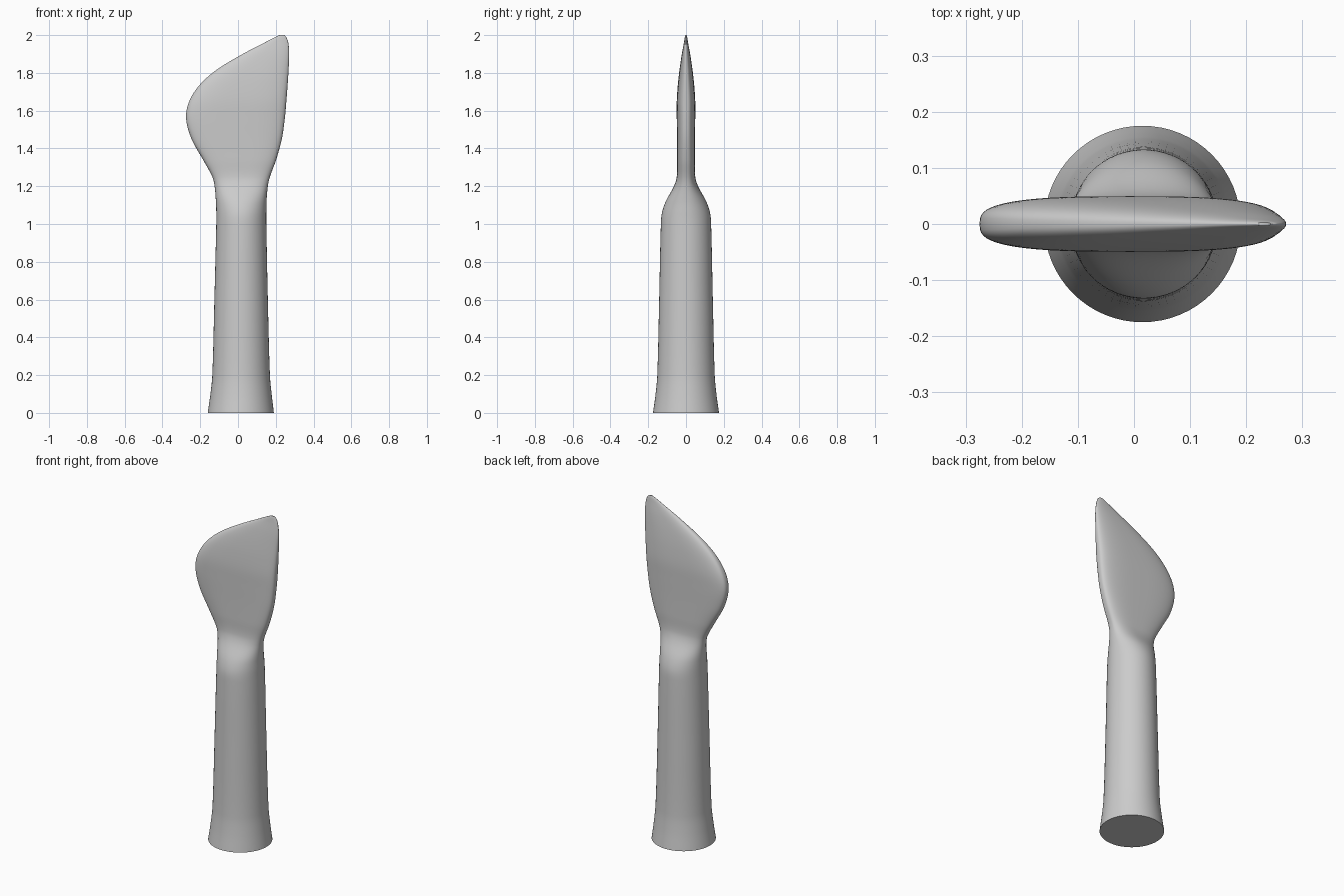
import bpy, bmesh, math

cube = bpy.data.objects.get("Cube")
if cube:
    bpy.data.objects.remove(cube)

SEGMENTS = 64
STEPS = 6

# Cross-sections: height, left edge, right edge, half depth, squareness
HANDLE = [
    (0, -.16, .19, .175, 2),
    (.1, -.146, .178, .161, 2),
    (.2, -.136, .169, .152, 2),
    (.6, -.125, .158, .142, 2),
    (1, -.115, .15, .133, 2),
    (1.06, -.115, .15, .127, 2),
    (1.12, -.117, .151, .107, 2.1),
    (1.2, -.124, .158, .064, 2.4),
]
BLADE = [
    (1.25, -.136, .169, .049, 2.8),
    (1.34, -.185, .202, .048, 3),
    (1.45, -.246, .232, .048, 3),
    (1.56, -.275, .248, .049, 3),
    (1.65, -.258, .256, .049, 3),
    (1.74, -.2, .263, .043, 2.8),
    (1.82, -.108, .268, .034, 2.6),
    (1.9, .025, .271, .022, 2.4),
    (1.96, .14, .266, .011, 2.2),
    (1.99, .198, .255, .006, 2),
    (2, .22, .244, .003, 2),
]


def smooth_stations(rows):
    """Refine the sections with a spline that follows uneven spacing."""
    def slope(i, k):
        a, b = rows[max(i - 1, 0)], rows[min(i + 1, len(rows) - 1)]
        return (b[k] - a[k]) / (b[0] - a[0])

    out = []
    for i in range(len(rows) - 1):
        p, q = rows[i], rows[i + 1]
        h = q[0] - p[0]
        for s in range(STEPS):
            t = s / STEPS
            w = t * t * (3 - 2 * t)
            row = [p[0] + h * t]
            for k in range(1, len(p)):
                row.append(p[k] * (1 - w) + q[k] * w
                           + h * t * (1 - t) ** 2 * slope(i, k)
                           - h * t * t * (1 - t) * slope(i + 1, k))
            out.append(row)
    return out + [list(rows[-1])]


def add_ring(bm, z, left, right, depth, power):
    """Add one rounded cross-section."""
    ring = []
    for i in range(SEGMENTS):
        a = math.tau * i / SEGMENTS
        c, s = math.cos(a), math.sin(a)
        x = math.copysign(abs(c) ** (2 / power), c)
        y = math.copysign(abs(s) ** (2 / power), s)
        ring.append(bm.verts.new(((left + right) / 2 + x * (right - left) / 2,
                                  y * depth, z)))
    return ring


# Plain grey material
grey = bpy.data.materials.new("plain grey")
grey.use_nodes = True
colour = (.6, .6, .6, 1)
grey.diffuse_color = colour
for node in grey.node_tree.nodes:
    if node.type == "BSDF_PRINCIPLED":
        node.inputs["Base Color"].default_value = colour

# Handle flowing into the flattened, slanted blade
bm = bmesh.new()
rings = [add_ring(bm, *row) for row in smooth_stations(HANDLE + BLADE)]
for low, high in zip(rings, rings[1:]):
    for i in range(SEGMENTS):
        j = (i + 1) % SEGMENTS
        bm.faces.new((low[i], low[j], high[j], high[i]))
bm.faces.new(rings[0][::-1])
bm.faces.new(rings[-1])
mesh = bpy.data.meshes.new("handle_and_blade")
bm.to_mesh(mesh)
bm.free()
mesh.materials.append(grey)

tool = bpy.data.objects.new("handle_and_blade", mesh)
bpy.context.collection.objects.link(tool)
bpy.context.view_layer.objects.active = tool
tool.select_set(True)
bpy.ops.object.shade_smooth_by_angle(angle=math.radians(50))
